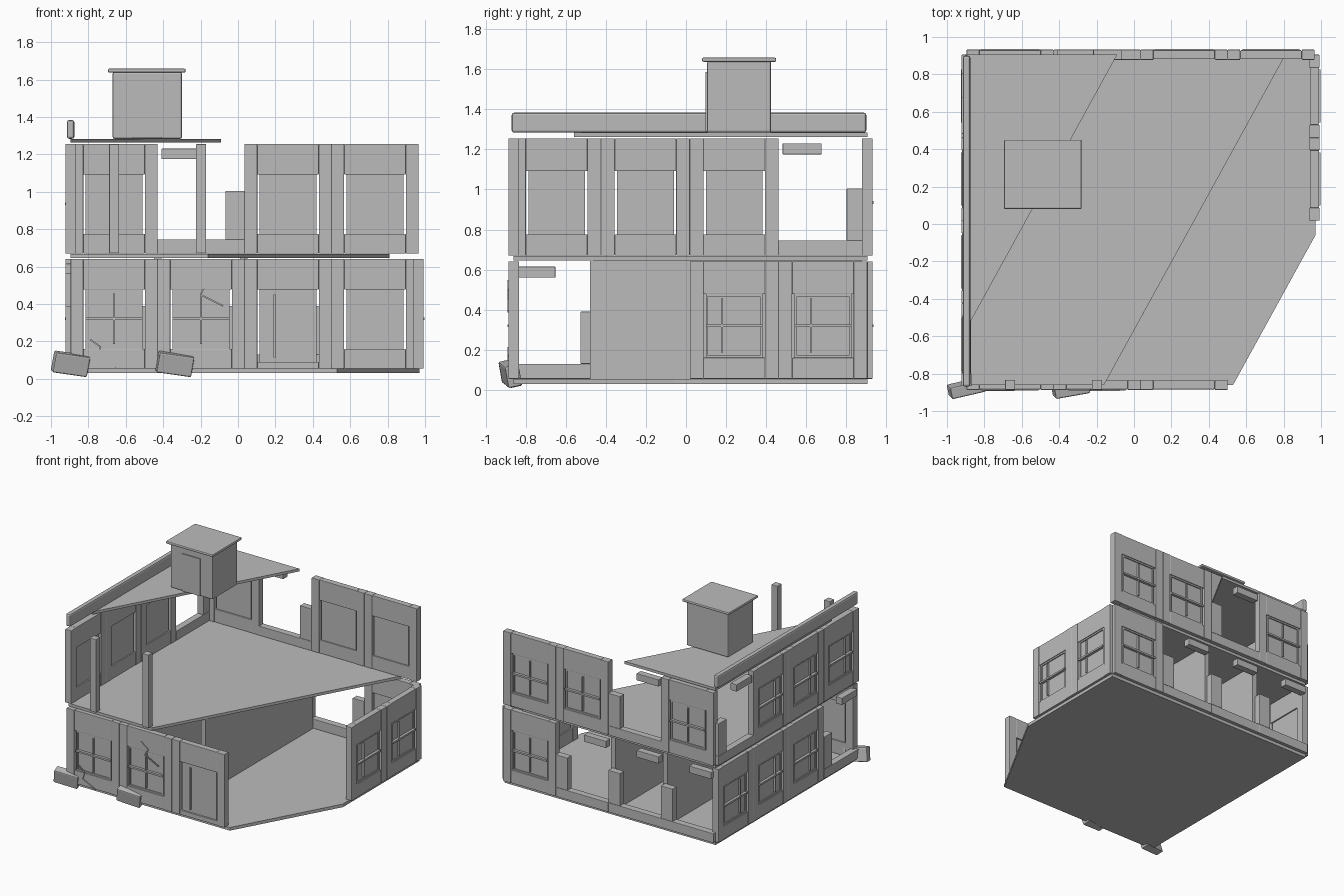
import bpy, bmesh, math
from mathutils import Matrix, Vector, Euler

if "Cube" in bpy.data.objects:
    bpy.data.objects.remove(bpy.data.objects["Cube"])

mat = bpy.data.materials.new("concrete grey")
mat.diffuse_color = (0.5, 0.5, 0.5, 1)
mat.use_nodes = True
mat.node_tree.nodes["Principled BSDF"].inputs["Base Color"].default_value = mat.diffuse_color

X0, X1, Y0, Y1 = -0.895, 0.965, -0.86, 0.905   # wall centre lines
GROUND, UPPER, H = 0.055, 0.67, 0.585          # storey bases and wall height


def make(name, bm, bevel=0.0):
    bmesh.ops.recalc_face_normals(bm, faces=bm.faces)
    me = bpy.data.meshes.new(name)
    bm.to_mesh(me)
    bm.free()
    me.materials.append(mat)
    ob = bpy.data.objects.new(name, me)
    bpy.context.collection.objects.link(ob)
    if bevel:
        m = ob.modifiers.new("soft edges", 'BEVEL')
        m.width, m.segments = bevel, 2
    return ob


def add_box(bm, lo, hi, rot=None):
    lo, hi = Vector(lo), Vector(hi)
    size = hi - lo
    size = Vector((abs(size.x), abs(size.y), abs(size.z)))
    r = rot.to_matrix().to_4x4() if rot else Matrix()
    bmesh.ops.create_cube(bm, size=1, matrix=Matrix.Translation((lo + hi) / 2) @ r @ Matrix.Diagonal((*size, 1)))


def box(name, lo, hi, bevel=0.0, rot=None):
    bm = bmesh.new()
    add_box(bm, lo, hi, rot)
    return make(name, bm, bevel)


def slab(name, pts, z0, z1):
    bm = bmesh.new()
    f = bm.faces.new([bm.verts.new((x, y, z0)) for x, y in pts])
    top = bmesh.ops.extrude_face_region(bm, geom=[f])["geom"]
    bmesh.ops.translate(bm, vec=(0, 0, z1 - z0), verts=[v for v in top if isinstance(v, bmesh.types.BMVert)])
    return make(name, bm)


def bay(name, kind, axis, line, out, a0, a1, z):
    """One wall bay between a0 and a1, along x or y, facing outward by sign out."""
    bm = bmesh.new()

    def part(s0, s1, d0, d1, h0, h1):
        p, q = (s0, line + out * d0, z + h0), (s1, line + out * d1, z + h1)
        if axis == 'y':
            p, q = (p[1], p[0], p[2]), (q[1], q[0], q[2])
        add_box(bm, p, q)

    j, t, mid = 0.068, 0.027, (a0 + a1) / 2
    if kind == 'ruin':
        part(a0, a1, -t, t, 0, 0.075)                    # broken sill
        part(a1 - 0.103, a1, -t, t, 0.075, 0.335)        # wall stub
        part(a0 + 0.02, a0 + 0.215, -t, t, 0.505, 0.56)  # lintel fragment
        return make(name, bm, 0.003)
    sill = 0.035 if kind == 'door' else 0.105
    l, r = a0 + j, a1 - j
    part(a0, l, -t, t, 0, H)
    part(r, a1, -t, t, 0, H)
    part(l, r, -t + .003, t - .003, 0, sill)
    part(l, r, -t + .003, t - .003, 0.422, H)
    make(name, bm, 0.003)
    bm = bmesh.new()
    l, r = l + 0.012, r - 0.012
    part(l, r, -0.014, 0.010, sill, 0.422)               # pane or door leaf
    if kind == 'door':
        part(l + 0.075, l + 0.085, 0.010, 0.026, 0.06, 0.395)
    else:
        for s in (l, r - 0.012):
            part(s, s + 0.012, 0.010, 0.018, sill, 0.422)
        for h in (sill, 0.410):
            part(l, r, 0.010, 0.018, h, h + 0.012)
        part(l, r, 0.010, 0.031, 0.258, 0.272)           # cross bar
        c = mid - (0.06 if axis == 'y' else 0)
        part(c - .005, c + .005, 0.010, 0.024, 0.13, 0.40)
    make(name + "_" + ("leaf" if kind == 'door' else "window"), bm)


def wall(name, kinds, axis, line, out, z):
    start, end = (X0, X1) if axis == 'x' else (Y0 - .007, Y1)
    step = (end - start) / 4
    for i, k in enumerate(kinds):
        if k:
            bay(f"{name}_bay_{i + 1}", k, axis, line, out, start + i * step, start + (i + 1) * step, z)


# floors and broken roof
slab("ground_floor", [(X0, Y0), (0.53, Y0), (0.97, -0.06), (0.97, Y1), (X0, Y1)], 0.03, GROUND)
slab("upper_floor", [(X0, Y0), (-0.16, Y0), (0.81, Y1), (X0, Y1)], 0.645, 0.667)
slab("roof_remnant", [(X0, -0.56), (-0.09, Y1), (X0, Y1)], 1.262, 1.283)

# walls
W, R, D = 'window', 'ruin', 'door'
wall("front_ground", [W, W, D, None], 'x', Y0, -1, GROUND)
wall("back_ground", [R, R, R, W], 'x', Y1, 1, GROUND)
wall("left_ground", [R, W, W, W], 'y', X0, -1, GROUND)
wall("right_ground", [None, None, W, W], 'y', X1, 1, GROUND)
wall("back_upper", [W, R, W, W], 'x', Y1, 1, UPPER)
wall("left_upper", [W, W, W, R], 'y', X0, -1, UPPER)

# inner partitions and bare posts
for i, x in enumerate((-0.43, 0.03)):
    box(f"partition_{i + 1}", (x - .02, -0.48, GROUND), (x + .02, Y1 - .03, 0.645))
for i, x in enumerate((-0.6625, -0.1975)):
    box(f"front_post_{i + 1}", (x - .027, Y0 - .027, UPPER), (x + .027, Y0 + .027, UPPER + H), 0.004)

# parapet and roof hut
box("parapet", (-0.915, -0.87, 1.283), (-0.875, 0.9, 1.383), 0.012)
box("roof_hut", (-0.67, 0.105, 1.283), (-0.30, 0.425, 1.64), 0.01)
box("roof_hut_cap", (-0.695, 0.08, 1.637), (-0.28, 0.45, 1.658), 0.007)
box("roof_hut_door", (-0.565, 0.097, 1.288), (-0.405, 0.106, 1.585))

# fallen rubble
for i, (x, y, rz) in enumerate(((-0.895, -0.877, 13), (-0.338, -0.88, 10))):
    c, s = Vector((x, y, 0.08)), Vector((0.095, 0.032, 0.055))
    box(f"rubble_{i + 1}", c - s, c + s, 0.008, Euler([math.radians(a) for a in (12, 8, rz)]))

# zigzag cracks on the front wall
cracks = [[(-.79, .21), (-.735, .17), (-.755, .11), (-.64, .055)],
          [(-.235, .545), (-.175, .50), (-.20, .45), (-.08, .39)]]
for i, pts in enumerate(cracks):
    bm = bmesh.new()
    for (xa, za), (xb, zb) in zip(pts, pts[1:]):
        c = Vector(((xa + xb) / 2, -0.888, (za + zb) / 2))
        s = Vector((math.hypot(xb - xa, zb - za) / 2, 0.004, 0.004))
        add_box(bm, c - s, c + s, Euler((0, -math.atan2(zb - za, xb - xa), 0)))
    make(f"crack_{i + 1}", bm)
